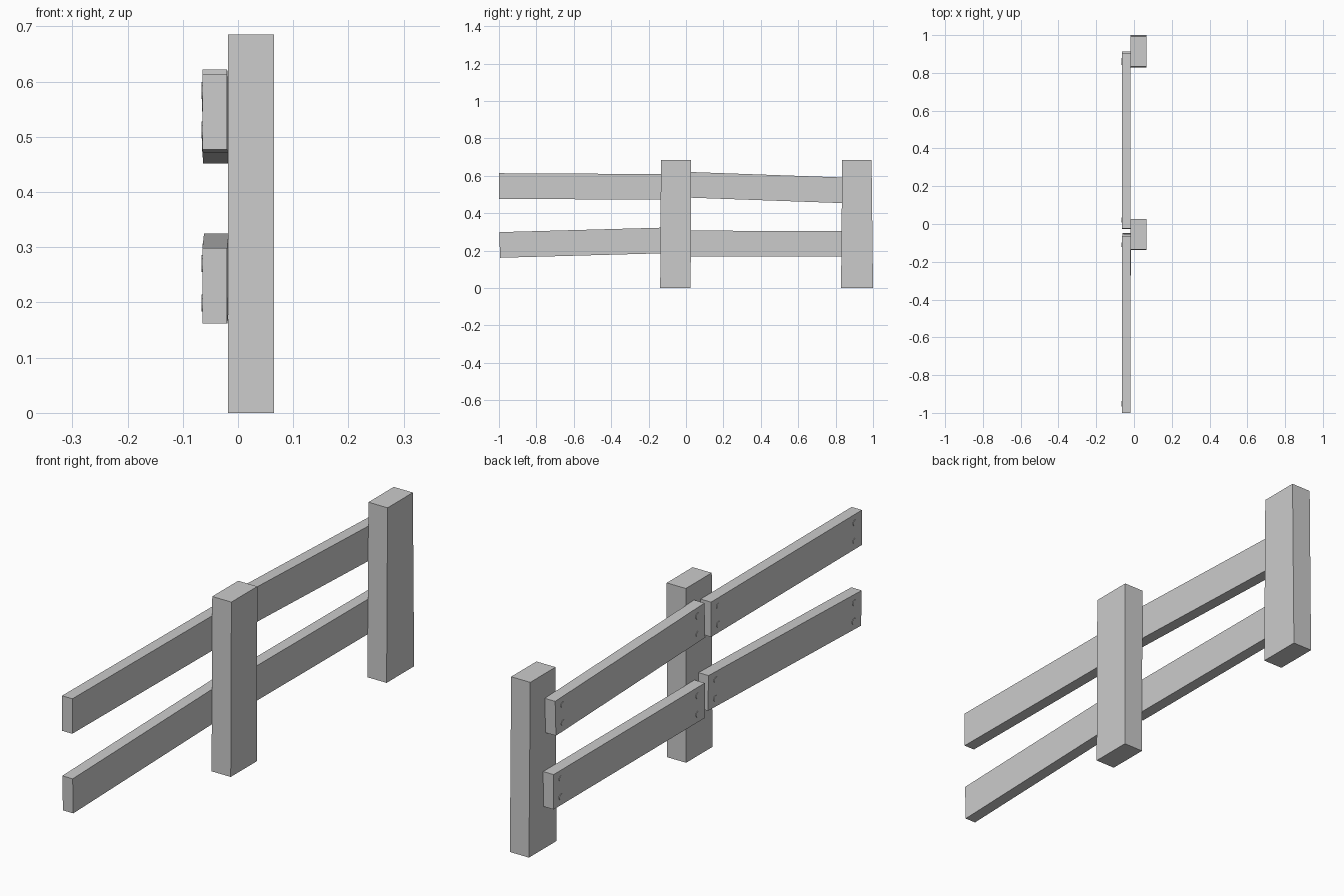
import bpy, bmesh, math
from mathutils import Matrix, Vector

cube = bpy.data.objects.get("Cube")
if cube:
    bpy.data.objects.remove(cube, do_unlink=True)

wood = bpy.data.materials.new("grey_wood")
wood.use_nodes = True
GREY = (0.6, 0.6, 0.6, 1)
wood.diffuse_color = GREY
wood.node_tree.nodes["Principled BSDF"].inputs["Base Color"].default_value = GREY


def finish(name, bm):
    mesh = bpy.data.meshes.new(name)
    bm.to_mesh(mesh)
    bm.free()
    mesh.materials.append(wood)
    obj = bpy.data.objects.new(name, mesh)
    bpy.context.collection.objects.link(obj)
    return obj


# Upright post, its section slightly different at foot and top
def post(name, foot, top):
    bm = bmesh.new()
    bmesh.ops.create_cube(bm, size=1)
    for v in bm.verts:
        y0, y1 = top if v.co.z > 0 else foot
        v.co = (0.065 if v.co.x > 0 else -0.018,
                y1 if v.co.y > 0 else y0,
                0.685 if v.co.z > 0 else 0)
    finish(name, bm)


# Board between two end centres, with two nail heads near each end
def rail(name, start, end):
    start, end = Vector(start), Vector(end)
    span = end - start
    length = span.length
    yaw = Matrix.Rotation(-math.atan2(span.x, span.y), 4, 'Z')
    pitch = Matrix.Rotation(math.atan2(span.z, span.y), 4, 'X')
    place = Matrix.Translation((start + end) / 2) @ yaw @ pitch

    bm = bmesh.new()
    bmesh.ops.create_cube(bm, size=1)
    bmesh.ops.scale(bm, vec=(0.045, length, 0.137), verts=bm.verts)
    finish(name, bm).matrix_world = place

    bm = bmesh.new()
    for side in (-1, 1):
        for height in (-0.036, 0.036):
            spot = Matrix.Translation((-0.0225, side * (length / 2 - 0.045), height))
            bmesh.ops.create_cone(bm, cap_ends=True, segments=12, radius1=0.012,
                                  radius2=0.012, depth=0.004,
                                  matrix=spot @ Matrix.Rotation(math.pi / 2, 4, 'Y'))
    finish(name + "_nails", bm).matrix_world = place


post("middle_post", (-0.138, 0.025), (-0.134, 0.027))
post("back_post", (0.829, 1.0), (0.835, 0.992))

rail("front_upper_rail", (-0.042, -1.0, 0.545), (-0.041, -0.065, 0.540))
rail("front_lower_rail", (-0.042, -0.996, 0.230), (-0.039, -0.05, 0.256))
rail("back_upper_rail", (-0.042, -0.025, 0.553), (-0.041, 0.90, 0.520))
rail("back_lower_rail", (-0.042, -0.025, 0.238), (-0.041, 0.912, 0.236))
